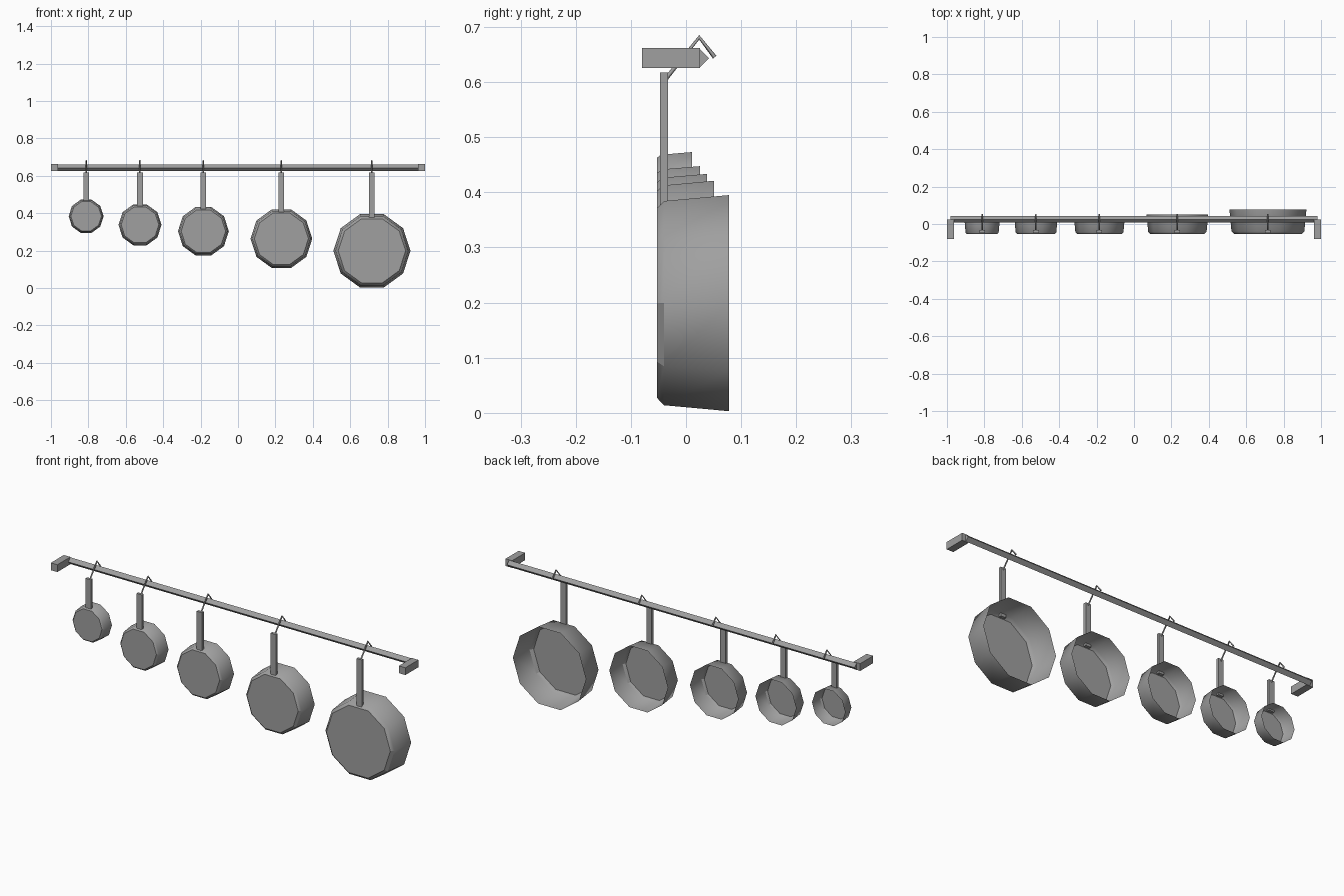
import bpy, bmesh, math
from mathutils import Matrix

cube = bpy.data.objects.get("Cube")
if cube:
    bpy.data.objects.remove(cube, do_unlink=True)

# Single metal colour
metal = bpy.data.materials.new("grey_metal")
metal.use_nodes = True
GREY = (0.35, 0.35, 0.35, 1)
metal.diffuse_color = GREY
metal.node_tree.nodes["Principled BSDF"].inputs["Base Color"].default_value = GREY


def add_object(name, data):
    data.materials.append(metal)
    obj = bpy.data.objects.new(name, data)
    bpy.context.scene.collection.objects.link(obj)
    return obj


def finish(name, bm):
    mesh = bpy.data.meshes.new(name)
    bm.to_mesh(mesh)
    bm.free()
    return add_object(name, mesh)


def box(name, low, high, turn=0):
    """Box between two corners, optionally turned about its own x axis."""
    bm = bmesh.new()
    size = [h - l for l, h in zip(low, high)]
    middle = [(h + l) / 2 for l, h in zip(low, high)]
    matrix = (Matrix.Translation(middle) @ Matrix.Rotation(turn, 4, 'X')
              @ Matrix.Diagonal((*size, 1)))
    bmesh.ops.create_cube(bm, size=1, matrix=matrix)
    return finish(name, bm)


SIDES = 10
FRONT = -0.053
APOTHEM = math.cos(math.pi / SIDES)


def pan_bowl(name, x, z, radius, back):
    """Open ten-sided bowl with a bevelled base, opening to the back."""
    depth = back - FRONT
    profile = [(0.875, 0), (0.945, 0.1), (1, 1)]
    bm = bmesh.new()
    rings = []
    for scale, along in profile:
        ring = []
        for i in range(SIDES):
            a = 2 * math.pi * i / SIDES
            r = radius * scale
            ring.append(bm.verts.new((x + r * math.cos(a), FRONT + depth * along,
                                      z + r * math.sin(a))))
        rings.append(ring)
    bm.faces.new(rings[0])
    for near, far in zip(rings, rings[1:]):
        for i in range(SIDES):
            j = (i + 1) % SIDES
            wall = bm.faces.new((near[i], far[i], far[j], near[j]))
            wall.smooth = True
    for edge in rings[0][0].link_faces[0].edges:
        edge.smooth = False
    for vert in rings[0]:
        for edge in vert.link_edges:
            if edge.other_vert(vert) in rings[0]:
                edge.smooth = False
    return finish(name, bm)


def hook(name, x):
    """Bent wire from the handle top, over the rail."""
    curve = bpy.data.curves.new(name, 'CURVE')
    curve.dimensions = '3D'
    curve.bevel_depth = 0.004
    curve.bevel_resolution = 0
    curve.use_fill_caps = True
    path = [(-0.038, 0.604), (0.024, 0.681), (0.052, 0.645)]
    spline = curve.splines.new('POLY')
    spline.points.add(len(path) - 1)
    for point, (y, z) in zip(spline.points, path):
        point.co = (x, y, z, 1)
    return add_object(name, curve)


# Wall rail, a square bar standing on its edge
box("rail", (-0.98, 0.013, 0.631), (0.98, 0.037, 0.655), math.pi / 4)

# Wall brackets
box("left_bracket", (0.963, -0.08, 0.625), (1, 0.025, 0.662))
box("right_bracket", (-1, -0.08, 0.625), (-0.963, 0.025, 0.662))

# Hanging pans: x, centre height, radius, back edge
pans = [(-0.812, 0.384, 0.0935, 0.011),
        (-0.524, 0.338, 0.115, 0.025),
        (-0.185, 0.304, 0.136, 0.038),
        (0.232, 0.264, 0.165, 0.051),
        (0.716, 0.199, 0.206, 0.078)]
for n, (x, z, radius, back) in enumerate(pans, 1):
    pan_bowl(f"pan_{n}", x, z, radius, back)
    bottom = z + 0.87 * radius * APOTHEM
    box(f"pan_handle_{n}", (x - 0.015, -0.047, bottom), (x + 0.015, -0.033, 0.617))
    hook(f"hook_{n}", x)
